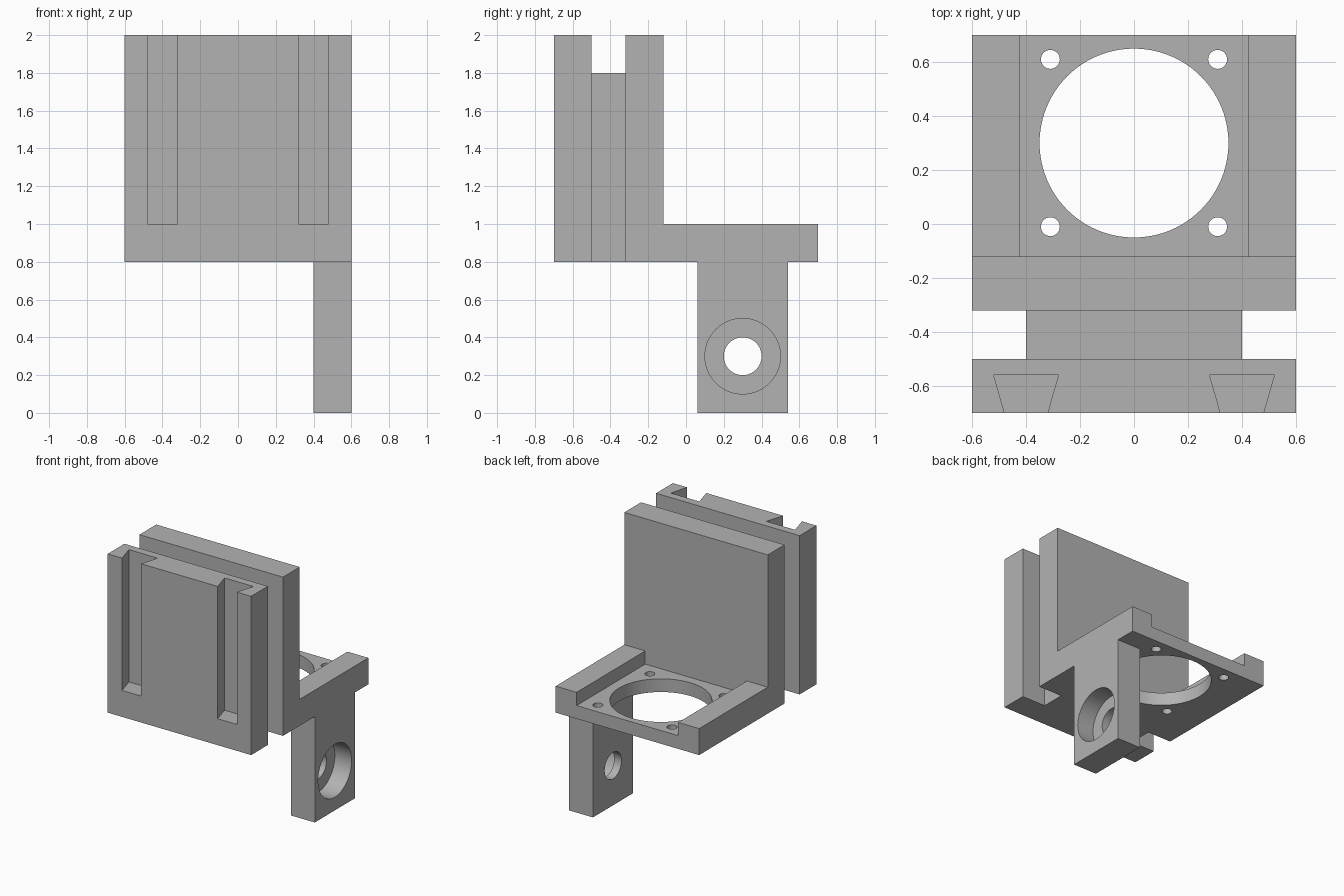
import bpy
import math

if "Cube" in bpy.data.objects:
    bpy.data.objects.remove(bpy.data.objects["Cube"], do_unlink=True)

grey = bpy.data.materials.new("plain grey")
grey.use_nodes = True
COLOUR = (0.45, 0.45, 0.45, 1)
grey.diffuse_color = COLOUR
grey.node_tree.nodes["Principled BSDF"].inputs["Base Color"].default_value = COLOUR


def prism(name, outline, axis, low, high):
    """Extrude a flat outline along x (outline is y, z) or z (outline is x, y)."""
    def place(p, d):
        return (d, *p) if axis == "x" else (*p, d)
    n = len(outline)
    verts = [place(p, d) for d in (low, high) for p in outline]
    faces = [tuple(range(n))[::-1], tuple(range(n, 2 * n))]
    faces += [(i, (i + 1) % n, n + (i + 1) % n, n + i) for i in range(n)]
    mesh = bpy.data.meshes.new(name)
    mesh.from_pydata(verts, [], faces)
    mesh.materials.append(grey)
    obj = bpy.data.objects.new(name, mesh)
    bpy.context.collection.objects.link(obj)
    return obj


def box(name, x, y, z):
    return prism(name, [(x[0], y[0]), (x[1], y[0]), (x[1], y[1]), (x[0], y[1])], "z", *z)


def cylinder(name, centre, radius, axis, low, high, sides=64):
    turns = [2 * math.pi * i / sides for i in range(sides)]
    ring = [(centre[0] + radius * math.cos(t), centre[1] + radius * math.sin(t)) for t in turns]
    return prism(name, ring, axis, low, high)


def combine(target, tool, operation="DIFFERENCE"):
    mod = target.modifiers.new(tool.name, "BOOLEAN")
    mod.operation = operation
    mod.solver = "EXACT"
    mod.object = tool
    bpy.context.view_layer.objects.active = target
    bpy.ops.object.modifier_apply(modifier=mod.name)
    bpy.data.objects.remove(tool, do_unlink=True)


# Main body: front plate, web, rear plate and motor shelf from one side profile
side = [(-0.7, 0.8), (0.7, 0.8), (0.7, 1), (-0.12, 1), (-0.12, 2),
        (-0.32, 2), (-0.32, 1.8), (-0.5, 1.8), (-0.5, 2), (-0.7, 2)]
body = prism("mount_body", side, "x", -0.6, 0.6)

# Hanging leg on one side
combine(body, box("leg", (0.4, 0.6), (0.06, 0.54), (0, 0.85)), "UNION")

# Recessed shelf floor between two rails
combine(body, box("shelf_recess", (-0.425, 0.425), (-0.12, 0.8), (0.9, 1.1)))

# Large bore and bolt holes in the shelf
combine(body, cylinder("shelf_bore", (0, 0.3), 0.35, "z", 0.7, 1.1, 96))
for sx in (-1, 1):
    for sy in (-1, 1):
        combine(body, cylinder("bolt_hole", (sx * 0.31, 0.3 + sy * 0.31), 0.035, "z", 0.7, 1.1, 32))

# Side slots between the plates, and dovetail grooves in the front
for s in (-1, 1):
    combine(body, box("side_slot", sorted((s * 0.4, s * 0.7)), (-0.5, -0.32), (0.7, 2.1)))
    groove = [(0.28, -0.56), (0.309, -0.66), (0.32, -0.7), (0.32, -0.8),
              (0.48, -0.8), (0.48, -0.7), (0.52, -0.56)]
    groove = [(s * x, y) for x, y in groove]
    if s < 0:
        groove.reverse()
    combine(body, prism("dovetail_groove", groove, "z", 1, 2.1))

# Bearing seat and shaft hole through the leg
combine(body, cylinder("bearing_seat", (0.3, 0.3), 0.2, "x", 0.46, 0.7))
combine(body, cylinder("shaft_hole", (0.3, 0.3), 0.1, "x", 0.3, 0.7))

bpy.ops.object.select_all(action="DESELECT")
body.select_set(True)
bpy.context.view_layer.objects.active = body
bpy.ops.object.shade_smooth_by_angle(angle=math.radians(30))
